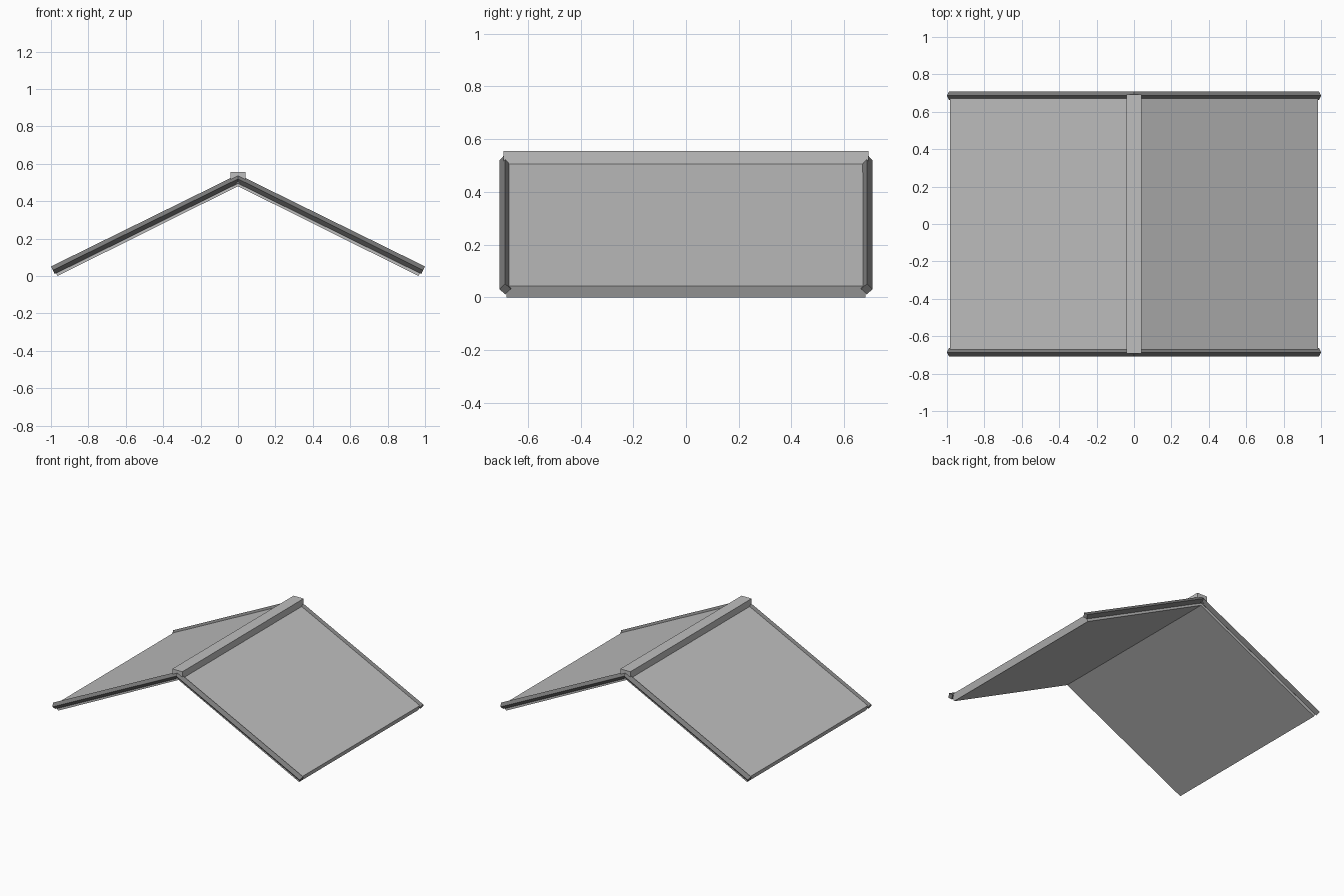
import bpy
import bmesh

if "Cube" in bpy.data.objects:
    bpy.data.objects.remove(bpy.data.objects["Cube"])


def make_material(name, value):
    mat = bpy.data.materials.new(name)
    mat.diffuse_color = (value, value, value, 1)
    mat.use_nodes = True
    mat.node_tree.nodes["Principled BSDF"].inputs["Base Color"].default_value = mat.diffuse_color
    return mat


light_grey = make_material("light grey", 0.52)
dark_grey = make_material("dark grey", 0.20)


def loft(name, sections, mat):
    """Skin a run of matching closed cross-sections and cap both ends."""
    bm = bmesh.new()
    rings = [[bm.verts.new(p) for p in sec] for sec in sections]
    n = len(rings[0])
    for a, b in zip(rings, rings[1:]):
        for i in range(n):
            j = (i + 1) % n
            bm.faces.new((a[i], a[j], b[j], b[i]))
    bm.faces.new(rings[0][::-1])
    bm.faces.new(rings[-1])
    bmesh.ops.recalc_face_normals(bm, faces=bm.faces)
    mesh = bpy.data.meshes.new(name)
    bm.to_mesh(mesh)
    bm.free()
    mesh.materials.append(mat)
    obj = bpy.data.objects.new(name, mesh)
    bpy.context.collection.objects.link(obj)
    return obj


# Sloped roof panels, meeting at the ridge with square-cut eaves
W = 0.68
def panel_section(x_top, z_top, x_low, z_low):
    return [(x_top, -W, z_top), (x_top, W, z_top), (x_low, W, z_low), (x_low, -W, z_low)]

loft("roof_panels", [panel_section(-0.985, 0.042, -0.965, 0.0),
                     panel_section(0, 0.526, 0, 0.48),
                     panel_section(0.985, 0.042, 0.965, 0.0)], light_grey)

# Diamond-section trim along each gable edge, mitred at the ridge
def trim_section(x, y, z, dx, dz):
    return [(x + dx, y, z + dz), (x, y + 0.022, z), (x - dx, y, z - dz), (x, y - 0.022, z)]

for label, y in (("front", -0.686), ("back", 0.686)):
    loft(label + "_gable_trim", [trim_section(-0.99, y, 0.031, -0.010, 0.020),
                                 trim_section(0, y, 0.519, 0, 0.024),
                                 trim_section(0.99, y, 0.031, 0.010, 0.020)], dark_grey)

# Ridge cap
def cap_section(y):
    return [(-0.04, y, 0.495), (0.04, y, 0.495), (0.04, y, 0.555), (-0.04, y, 0.555)]

loft("ridge_cap", [cap_section(-0.693), cap_section(0.693)], light_grey)
